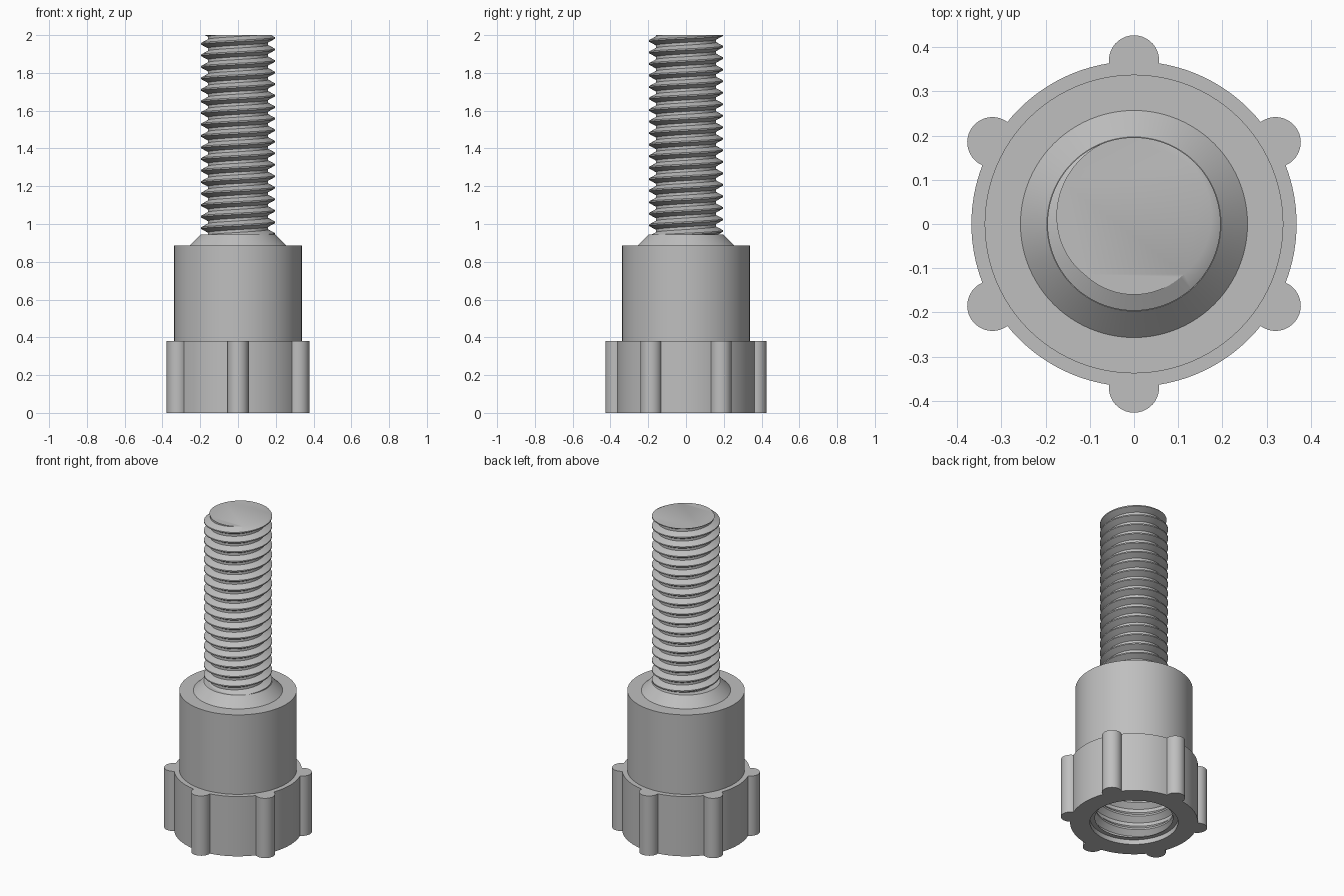
import bpy, bmesh
from math import pi, sin, cos, acos, atan2, radians, floor

old = bpy.data.objects.get("Cube")
if old:
    bpy.data.objects.remove(old, do_unlink=True)

grey = bpy.data.materials.new("grey")
grey.use_nodes = True
grey.diffuse_color = (0.52, 0.52, 0.52, 1)
grey.node_tree.nodes["Principled BSDF"].inputs["Base Color"].default_value = grey.diffuse_color

STEPS = 96


def finish(name, bm, angle=30):
    bmesh.ops.remove_doubles(bm, verts=bm.verts, dist=1e-5)
    mesh = bpy.data.meshes.new(name)
    bm.to_mesh(mesh)
    bm.free()
    obj = bpy.data.objects.new(name, mesh)
    bpy.context.collection.objects.link(obj)
    mesh.materials.append(grey)
    bpy.ops.object.select_all(action='DESELECT')
    obj.select_set(True)
    bpy.context.view_layer.objects.active = obj
    bpy.ops.object.shade_smooth_by_angle(angle=radians(angle))
    return obj


def lathe(name, profile):
    bm = bmesh.new()
    verts = [bm.verts.new((r, 0, z)) for r, z in profile]
    edges = [bm.edges.new(pair) for pair in zip(verts, verts[1:])]
    bmesh.ops.spin(bm, geom=verts + edges, axis=(0, 0, 1), cent=(0, 0, 0),
                   angle=2 * pi, steps=STEPS)
    bmesh.ops.remove_doubles(bm, verts=bm.verts, dist=1e-5)
    bmesh.ops.recalc_face_normals(bm, faces=bm.faces)
    return finish(name, bm)


def thread(name, crest, root, z0, z1, pitch, phase, inward=False):
    """Helical thread trimmed flat at both ends, with a cap at the top."""
    keys = (-0.06, 0.06, 0.38, 0.62)          # crest flat, then root flat

    def radius(a, z):
        f = (z - phase) / pitch - a / (2 * pi)
        f = abs(f - floor(f + 0.5))           # distance from the nearest crest
        t = min(1, max(0, (f - keys[1]) / (keys[2] - keys[1])))
        return crest + (root - crest) * t

    turns = range(floor((z0 - phase) / pitch) - 2, floor((z1 - phase) / pitch) + 3)
    bm = bmesh.new()
    columns = []
    for i in range(STEPS + 1):
        a = 2 * pi * i / STEPS
        levels = [phase + pitch * (n + k + i / STEPS) for n in turns for k in keys]
        levels = [min(z1, max(z0, z)) for z in levels]
        columns.append([bm.verts.new((radius(a, z) * cos(a), radius(a, z) * sin(a), z))
                        for z in levels])
    for left, right in zip(columns, columns[1:]):
        for k in range(len(left) - 1):
            bm.faces.new((left[k], right[k], right[k + 1], left[k + 1]))
    bmesh.ops.remove_doubles(bm, verts=bm.verts, dist=1e-5)
    rim = [e for e in bm.edges if e.is_boundary and all(v.co.z > z1 - 1e-4 for v in e.verts)]
    bmesh.ops.triangle_fill(bm, edges=rim, use_beauty=True, normal=(0, 0, 1))
    bmesh.ops.recalc_face_normals(bm, faces=bm.faces)
    if inward:
        bmesh.ops.reverse_faces(bm, faces=bm.faces)
    return finish(name, bm)


def circle(r):
    return [(r * cos(2 * pi * i / STEPS), r * sin(2 * pi * i / STEPS)) for i in range(STEPS)]


def lobed_outline(R, d, r, count=6):
    """Circle of radius R with round grip lobes centred at distance d."""
    phi = acos((R * R + d * d - r * r) / (2 * R * d))
    beta = atan2(R * sin(phi), R * cos(phi) - d)
    gap = 2 * pi / count
    points = []
    for n in range(count):
        a = pi / 2 + n * gap
        for i in range(21):
            b = a - beta + 2 * beta * i / 20
            points.append((d * cos(a) + r * cos(b), d * sin(a) + r * sin(b)))
        for i in range(1, 16):
            b = a + phi + (gap - 2 * phi) * i / 16
            points.append((R * cos(b), R * sin(b)))
    return points


def loop(bm, points, z):
    verts = [bm.verts.new((x, y, z)) for x, y in points]
    return verts, [bm.edges.new((verts[i - 1], verts[i])) for i in range(len(verts))]


HOLE = 0.254
COLLAR_TOP = 0.38
BODY = 0.338

# Grip collar with six lobes, open in the middle
bm = bmesh.new()
outline = lobed_outline(0.368, 0.37, 0.057)
low, low_edges = loop(bm, outline, 0)
high, high_edges = loop(bm, outline, COLLAR_TOP)
for i in range(len(low)):
    bm.faces.new((low[i - 1], low[i], high[i], high[i - 1]))
for edges, inner, z in ((low_edges, HOLE, 0), (high_edges, BODY, COLLAR_TOP)):
    _, ring = loop(bm, circle(inner), z)
    bmesh.ops.triangle_fill(bm, edges=edges + ring, use_beauty=True,
                            normal=(0, 0, 1 if z else -1))
bmesh.ops.recalc_face_normals(bm, faces=bm.faces)
finish("grip_collar", bm)

# Body with a cone under the stud
lathe("body", [(BODY, COLLAR_TOP), (BODY, 0.885), (0.257, 0.885), (0.197, 0.945), (0, 0.945)])

# Threaded stud and threaded socket
thread("stud", 0.196, 0.16, 0.94, 2.0, 0.061, 2.0 - 0.061 / 4)
lathe("socket_mouth", [(HOLE, 0), (HOLE, 0.03), (0.225, 0.03)])
thread("socket", 0.225, HOLE, 0.03, 0.75, 0.09, 0.03, inward=True)
